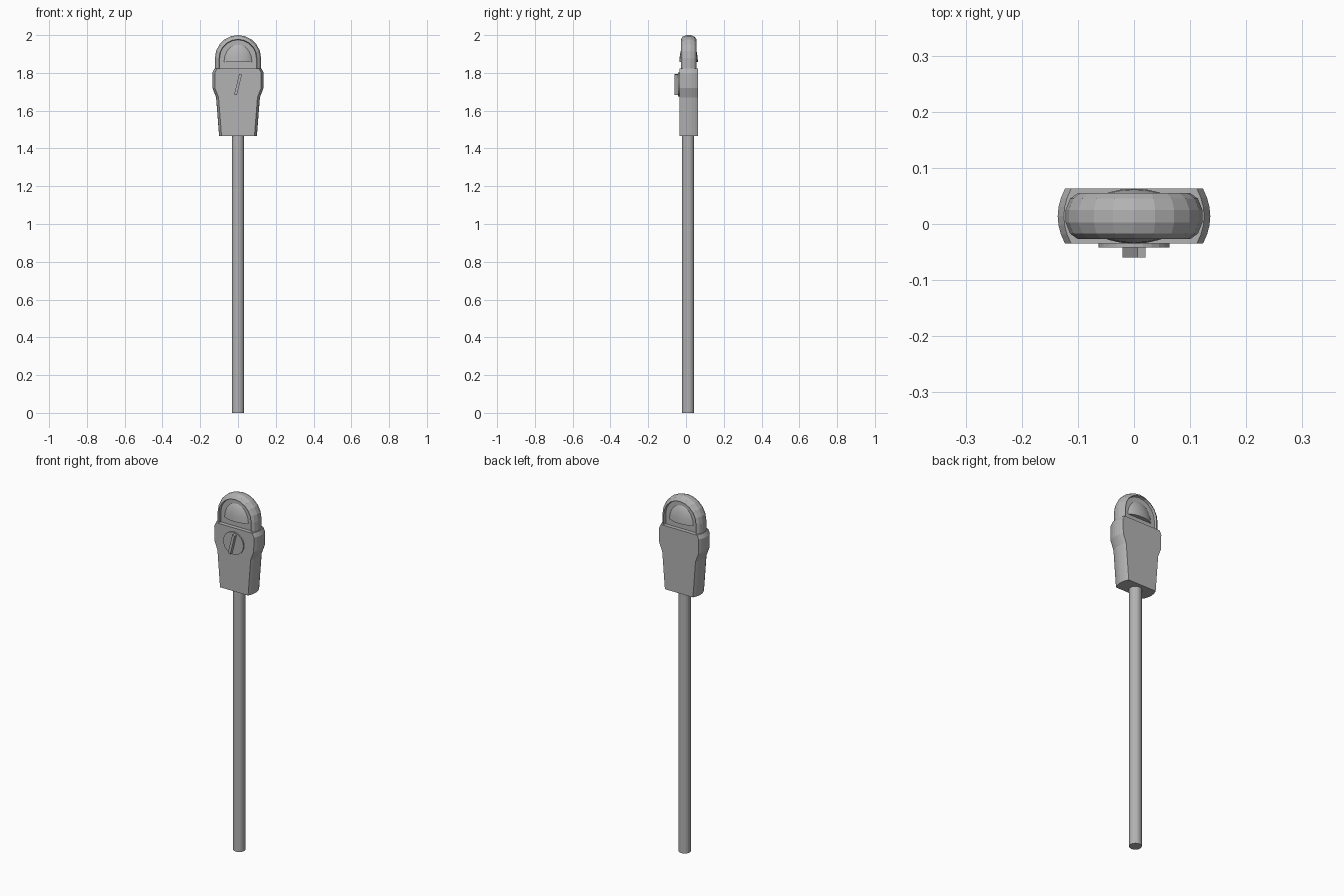
import bpy, bmesh, math
from mathutils import Matrix

cube = bpy.data.objects.get("Cube")
if cube:
    bpy.data.objects.remove(cube, do_unlink=True)

grey = bpy.data.materials.new("meter grey")
grey.use_nodes = True
COLOUR = (0.45, 0.45, 0.45, 1)
grey.diffuse_color = COLOUR
grey.node_tree.nodes["Principled BSDF"].inputs["Base Color"].default_value = COLOUR

MID = 0.014          # depth of the shared centre plane


def finish(name, bm):
    bmesh.ops.recalc_face_normals(bm, faces=bm.faces)
    mesh = bpy.data.meshes.new(name)
    bm.to_mesh(mesh)
    bm.free()
    mesh.materials.append(grey)
    obj = bpy.data.objects.new(name, mesh)
    bpy.context.collection.objects.link(obj)
    return obj


def loft(name, rings, closed=True):
    """Skin matching rings of points and cap both ends."""
    bm = bmesh.new()
    loops = [[bm.verts.new(p) for p in ring] for ring in rings]
    n = len(loops[0])
    for a, b in zip(loops, loops[1:]):
        for i in range(n if closed else n - 1):
            j = (i + 1) % n
            bm.faces.new((a[i], a[j], b[j], b[i]))
    bm.faces.new(loops[0])
    bm.faces.new(loops[-1])
    return finish(name, bm)


def cylinder(name, radius, depth, sides, matrix):
    bm = bmesh.new()
    bmesh.ops.create_cone(bm, cap_ends=True, segments=sides, radius1=radius,
                          radius2=radius, depth=depth, matrix=matrix)
    return finish(name, bm)


# Pole
cylinder("pole", 0.032, 1.47, 16, Matrix.Translation((0, MID - 0.003, 0.735)))


# Housing: flat front and back, bowed sides, shoulders near the top
def housing_ring(half_width, z):
    side = []
    for i in range(7):
        t = i / 3 - 1
        side.append((half_width - 0.013 * t * t, MID + 0.049 * t, z))
    return side + [(-x, y, z) for x, y, z in reversed(side)]


HOUSING = [(0.100, 1.466), (0.116, 1.67), (0.135, 1.72), (0.136, 1.80), (0.125, 1.822)]
loft("housing", [housing_ring(w, z) for w, z in HOUSING])

# Dome: rounded arch with a shallow recess on both faces
ARCH_Z = 1.878
rim = [(0.097, 0.027), (0.100, 0.041), (0.114, 0.031), (0.122, 0.011)]
rim = [(r, -d) for r, d in rim] + rim[::-1]


def arch(radius, depth):
    pts = [(radius, MID + depth, 1.815)]
    for i in range(11):
        a = math.pi * i / 10
        pts.append((radius * math.cos(a), MID + depth, ARCH_Z + radius * math.sin(a)))
    return pts + [(-radius, MID + depth, 1.815)]


loft("dome", [arch(r, d) for r, d in rim])

# Bulging windows on both faces, cut flat below
bm = bmesh.new()
bmesh.ops.create_uvsphere(bm, u_segments=24, v_segments=12, radius=1)
bmesh.ops.transform(bm, verts=bm.verts, matrix=Matrix.Translation((0, MID, 1.857))
                    @ Matrix.Diagonal((0.09, 0.049, 0.112, 1)))
cut = bmesh.ops.bisect_plane(bm, geom=bm.verts[:] + bm.edges[:] + bm.faces[:],
                             plane_co=(0, 0, 1.857), plane_no=(0, 0, 1), clear_inner=True)
bmesh.ops.holes_fill(bm, edges=[e for e in bm.edges if e.is_boundary])
window = finish("window_lens", bm)
bpy.context.view_layer.objects.active = window
window.select_set(True)
bpy.ops.object.shade_smooth_by_angle()

# Coin knob: disc and tilted grip
KNOB_Z = 1.738
facing = Matrix.Rotation(math.pi / 2, 4, "X")
cylinder("knob_disc", 0.063, 0.02, 24, Matrix.Translation((0, -0.032, KNOB_Z)) @ facing)

bm = bmesh.new()
bmesh.ops.create_cube(bm, size=1)
bmesh.ops.transform(bm, verts=bm.verts, matrix=Matrix.Translation((0, -0.046, KNOB_Z))
                    @ Matrix.Rotation(math.radians(14), 4, "Y")
                    @ Matrix.Diagonal((0.015, 0.028, 0.112, 1)))
finish("knob_grip", bm)
